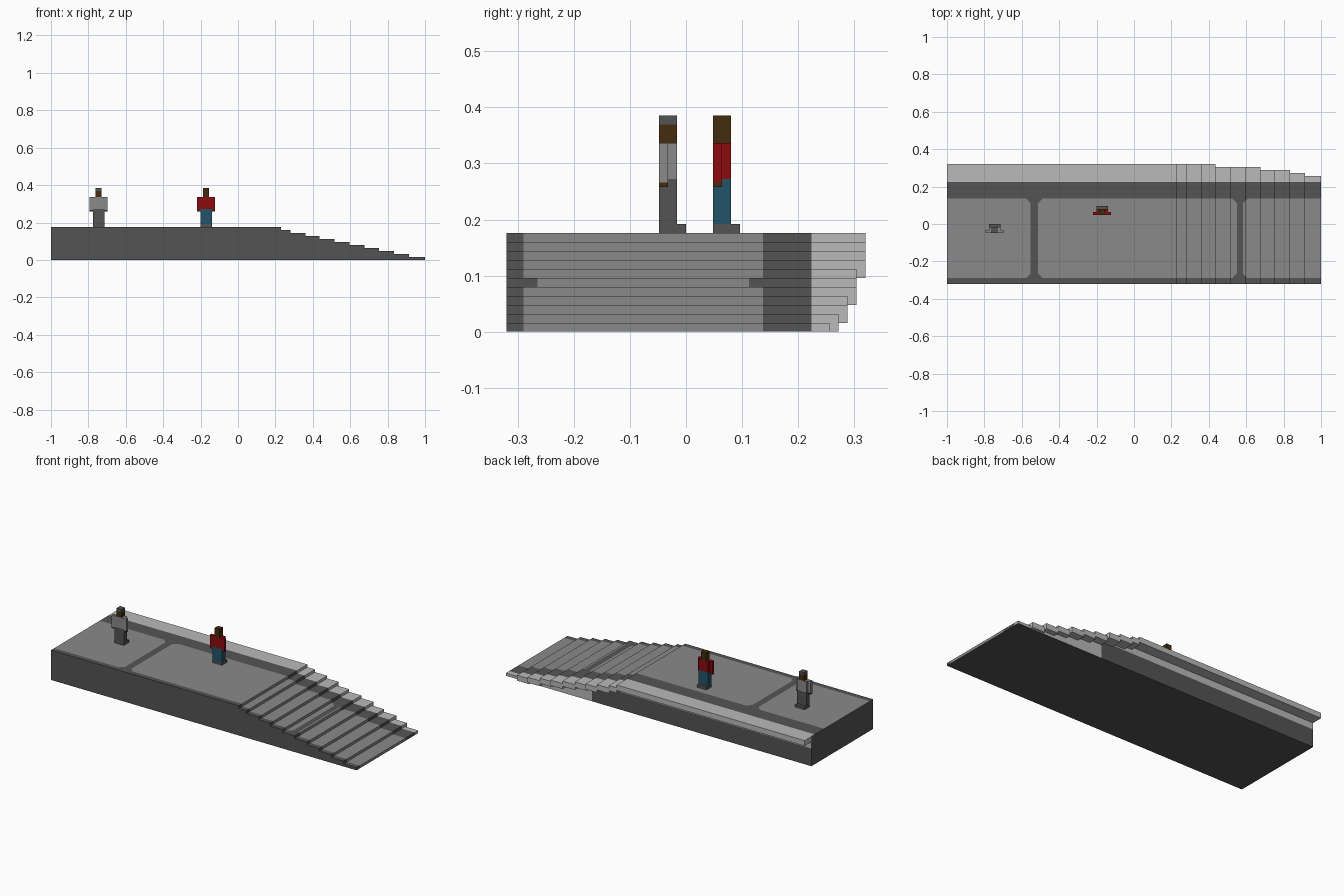
import bpy, bmesh
from mathutils import Vector

cube = bpy.data.objects.get("Cube")
if cube:
    bpy.data.objects.remove(cube, do_unlink=True)


def material(name, srgb):
    lin = [((c / 255 + 0.055) / 1.055) ** 2.4 for c in srgb] + [1.0]
    m = bpy.data.materials.new(name)
    m.use_nodes = True
    m.diffuse_color = lin
    bsdf = m.node_tree.nodes["Principled BSDF"]
    bsdf.inputs["Base Color"].default_value = lin
    bsdf.inputs["Roughness"].default_value = 0.9
    return m


DARK = material("dark asphalt", (84, 84, 84))
MID = material("grey paving", (138, 138, 138))
LIGHT = material("pale edging", (186, 186, 186))
RED = material("red shirt", (140, 12, 14))
BLUE = material("blue trousers", (34, 84, 104))
BROWN = material("brown skin", (68, 44, 16))


def make_object(name, bm, mats):
    bmesh.ops.recalc_face_normals(bm, faces=bm.faces)
    mesh = bpy.data.meshes.new(name)
    bm.to_mesh(mesh)
    bm.free()
    for m in mats:
        mesh.materials.append(m)
    ob = bpy.data.objects.new(name, mesh)
    bpy.context.collection.objects.link(ob)
    return ob


def box(name, lo, hi, mat):
    bm = bmesh.new()
    bmesh.ops.create_cube(bm, size=1)
    for v in bm.verts:
        v.co = [(l + h) / 2 + c * (h - l) for c, l, h in zip(v.co, lo, hi)]
    return make_object(name, bm, [mat])


# Step layout: the x end of each level, lowest first
ENDS = [1.0, 0.915, 0.835, 0.755, 0.675, 0.595, 0.515, 0.435, 0.36, 0.28, 0.23]
RISE = 0.016
FRONT, WALL = -0.32, 0.256
PAVE_LO, PAVE_HI, EDGE = -0.29, 0.137, 0.224
BANDS = [(-0.553, -0.512), (0.55, 0.583)]
R = 0.025  # corner cut of the paved panels

# Platform body: stepped side profile extruded from front to back
bm = bmesh.new()
profile = [(-1.0, 0.0), (1.0, 0.0)]
for i, x in enumerate(ENDS):
    profile += [(x, RISE * (i + 1))]
    if i + 1 < len(ENDS):
        profile += [(ENDS[i + 1], RISE * (i + 1))]
profile.append((-1.0, RISE * len(ENDS)))
side = bm.faces.new([bm.verts.new((x, FRONT, z)) for x, z in profile])
ext = bmesh.ops.extrude_face_region(bm, geom=[side])
for v in ext["geom"]:
    if isinstance(v, bmesh.types.BMVert):
        v.co.y = WALL
bmesh.ops.recalc_face_normals(bm, faces=bm.faces)


def cut(faces, co, no):
    faces = list(faces)
    geom = {e for f in faces for e in f.edges} | {v for f in faces for v in f.verts} | set(faces)
    bmesh.ops.bisect_plane(bm, geom=list(geom), dist=1e-5, plane_co=co, plane_no=no)


def tread_faces():
    return [f for f in bm.faces if f.normal.z > 0.9 or f.normal.x > 0.9]


# Colour borders along the length, then across at the dark joints
for y in (PAVE_LO, PAVE_LO + R, PAVE_HI - R, PAVE_HI, EDGE):
    cut(tread_faces(), (0, y, 0), (0, 1, 0))
for a, b in BANDS:
    for x in (a - R, a, b, b + R):
        cut([f for f in bm.faces if f.normal.z > 0.9], (x, 0, 0), (1, 0, 0))

# Cut the panel corners diagonally
corners = []
for a, b in BANDS:
    for x, sx in ((a, -1), (b, 1)):
        for y, sy in ((PAVE_LO, 1), (PAVE_HI, -1)):
            corners.append((x, y, sx, sy))
for x, y, sx, sy in corners:
    cell = [f for f in bm.faces if f.normal.z > 0.9
            and 0 < (f.calc_center_median().x - x) * sx < R
            and 0 < (f.calc_center_median().y - y) * sy < R]
    cut(cell, (x + sx * R, y, 0), (sx, sy, 0))

# Pale upper band on the rear wall
cut([f for f in bm.faces if f.normal.y > 0.9], (0, 0, 0.105), (0, 0, 1))
cut([f for f in bm.faces if f.normal.y > 0.9], (0.435, 0, 0), (1, 0, 0))


def body_colour(f):
    c, n = f.calc_center_median(), f.normal
    if n.y > 0.9:
        return 2 if c.z > 0.105 or c.x > 0.435 else 0
    if n.z < 0.9 and n.x < 0.9:
        return 0
    if c.y > EDGE:
        return 2
    if not PAVE_LO < c.y < PAVE_HI:
        return 0
    if any(a < c.x < b for a, b in BANDS):
        return 0
    for x, y, sx, sy in corners:
        u, v = (c.x - x) * sx, (c.y - y) * sy
        if u > 0 and v > 0 and u + v < R:
            return 0
    return 1


for f in bm.faces:
    f.material_index = body_colour(f)
make_object("platform_body", bm, [DARK, MID, LIGHT])

# Overhanging rear edge slabs, one for each level above the lowest
REACH = [WALL, 0.272, 0.288, 0.288, 0.304, 0.304, 0.304, 0.32, 0.32, 0.32, 0.32]
for i in range(1, len(ENDS)):
    start = ENDS[i + 1] if i + 1 < len(ENDS) else -1.0
    top = RISE * (i + 1)
    box(f"edge_slab_{i}", (start, WALL, top - 2 * RISE), (ENDS[i], REACH[i], top), LIGHT)


# Blocky standing figures, facing the rear edge
def figure(name, x, y, shirt, trousers, hair):
    z = RISE * len(ENDS)

    def part(label, x0, x1, y0, y1, z0, z1, mat):
        box(f"{name}_{label}", (x + x0, y + y0, z + z0), (x + x1, y + y1, z + z1), mat)

    part("shoes", -0.031, 0.031, 0, 0.048, 0, 0.016, DARK)
    part("legs", -0.031, 0.031, 0, 0.032, 0.016, 0.096, trousers)
    part("torso", -0.031, 0.031, 0, 0.032, 0.096, 0.16, shirt)
    part("head", -0.016, 0.016, 0, 0.032, 0.16, 0.193, BROWN)
    part("hair", -0.016, 0.016, 0, 0.032, 0.193, 0.209, hair)
    for label, s in (("left", 1), ("right", -1)):
        x0, x1 = sorted((s * 0.031, s * 0.048))
        part(label + "_arm", x0, x1, 0, 0.016, 0.09, 0.16, shirt)
        part(label + "_hand", x0, x1, 0, 0.016, 0.082, 0.09, BROWN)


figure("grey_figure", -0.745, -0.048, MID, DARK, DARK)
figure("red_figure", -0.17, 0.048, RED, BLUE, BROWN)
